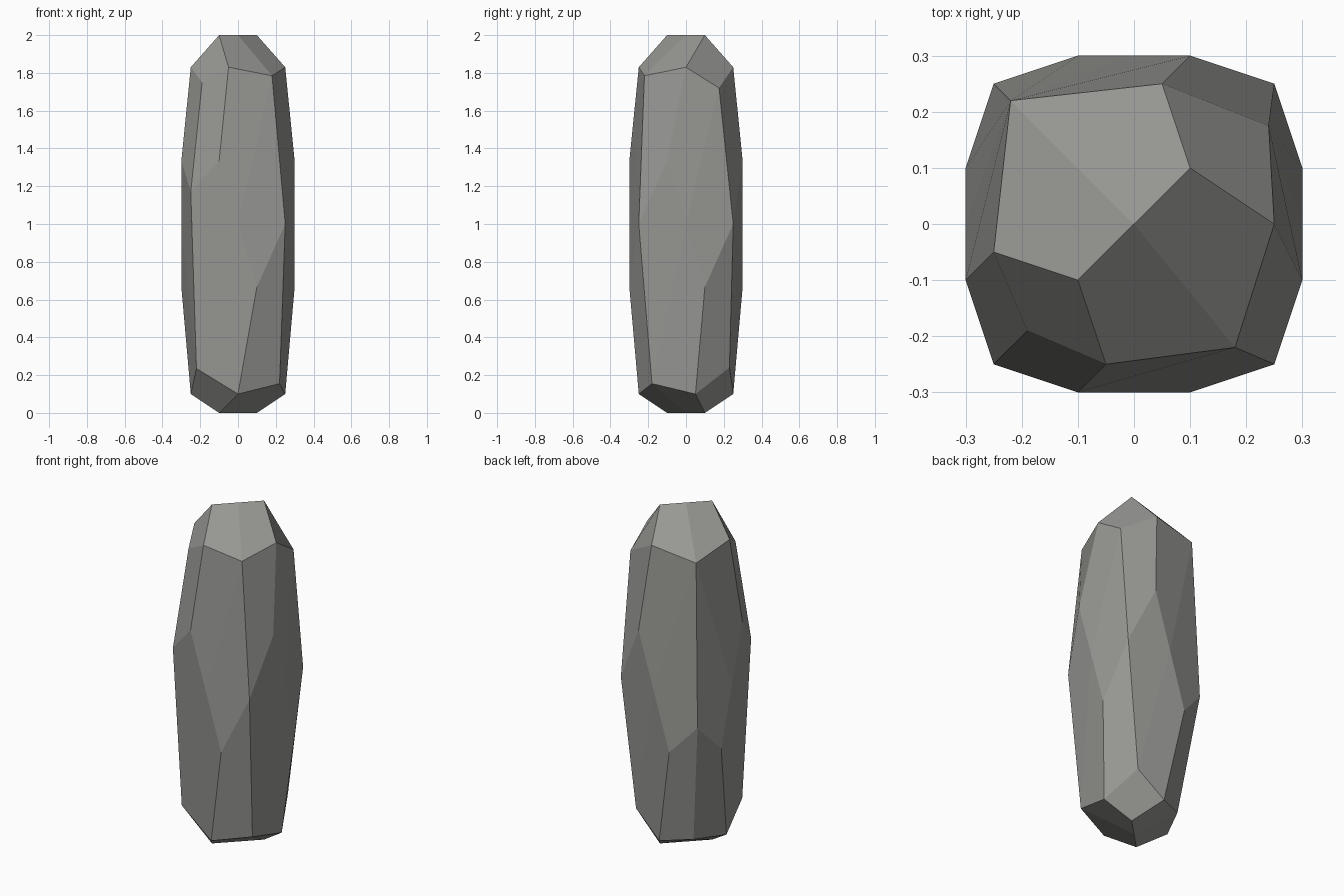
import bpy, bmesh
from mathutils import Vector

if "Cube" in bpy.data.objects:
    bpy.data.objects.remove(bpy.data.objects["Cube"])

# Control points keyed by direction signs (x, y, z): chipped corners and edge midpoints
points = {
    # top corners
    (-1, -1, 1): (-.19, -.19, 1.75), (1, -1, 1): (.18, -.22, 1.785),
    (1, 1, 1): (.24, .175, 1.72), (-1, 1, 1): (-.22, .22, 1.785),
    # bottom corners
    (-1, -1, -1): (-.22, -.21, .235), (1, -1, -1): (.22, -.18, .155),
    (1, 1, -1): (.165, .23, .24), (-1, 1, -1): (-.165, .165, .12),
    # upright edges
    (-1, -1, 0): (-.25, -.25, 1.17), (1, -1, 0): (.25, -.25, 1.0),
    (1, 1, 0): (.25, .25, 1.0), (-1, 1, 0): (-.25, .25, .83),
    # top edges
    (0, -1, 1): (-.05, -.25, 1.83), (1, 0, 1): (.25, 0, 1.83),
    (0, 1, 1): (.05, .25, 1.83), (-1, 0, 1): (-.25, -.05, 1.83),
    # bottom edges
    (0, -1, -1): (0, -.25, .1), (1, 0, -1): (.25, .05, .1),
    (0, 1, -1): (0, .25, .1), (-1, 0, -1): (-.25, -.02, .1),
}

# Each side carries a diagonal ridge: (axis, one corner the ridge points at)
ridges = [(1, (-1, -1, 1)), (0, (1, -1, 1)), (1, (1, 1, 1)),
          (0, (-1, -1, 1)), (2, (1, 1, 1)), (2, (1, 1, -1))]


def changed(key, axis, value):
    k = list(key)
    k[axis] = value
    return tuple(k)


bm = bmesh.new()
vert = {k: bm.verts.new(p) for k, p in points.items()}

for axis, corner in ridges:
    u, v = [a for a in range(3) if a != axis]
    opposite = changed(changed(corner, u, -corner[u]), v, -corner[v])
    ends = []
    for c in (corner, opposite):
        p = Vector([s * (.3 if a == axis else .1) for a, s in enumerate(c)])
        p.z = 1 + p.z / .3
        ends.append(bm.verts.new(p))
    middle = bm.verts.new((ends[0].co + ends[1].co) / 2)
    for c, end in zip((corner, opposite), ends):
        # facet at the ridge end
        bm.faces.new([vert[c], vert[changed(c, v, 0)], end, vert[changed(c, u, 0)]])
        # facets along the ridge
        for f in (u, v):
            bm.faces.new([vert[changed(c, f, -c[f])], vert[changed(c, f, 0)], end, middle])

bmesh.ops.recalc_face_normals(bm, faces=bm.faces)
mesh = bpy.data.meshes.new("standing_stone")
bm.to_mesh(mesh)
bm.free()

# Plain grey stone
stone = bpy.data.materials.new("stone grey")
stone.diffuse_color = (.31, .315, .295, 1)
stone.use_nodes = True
stone.node_tree.nodes["Principled BSDF"].inputs["Base Color"].default_value = stone.diffuse_color
mesh.materials.append(stone)
bpy.context.collection.objects.link(bpy.data.objects.new("standing_stone", mesh))
